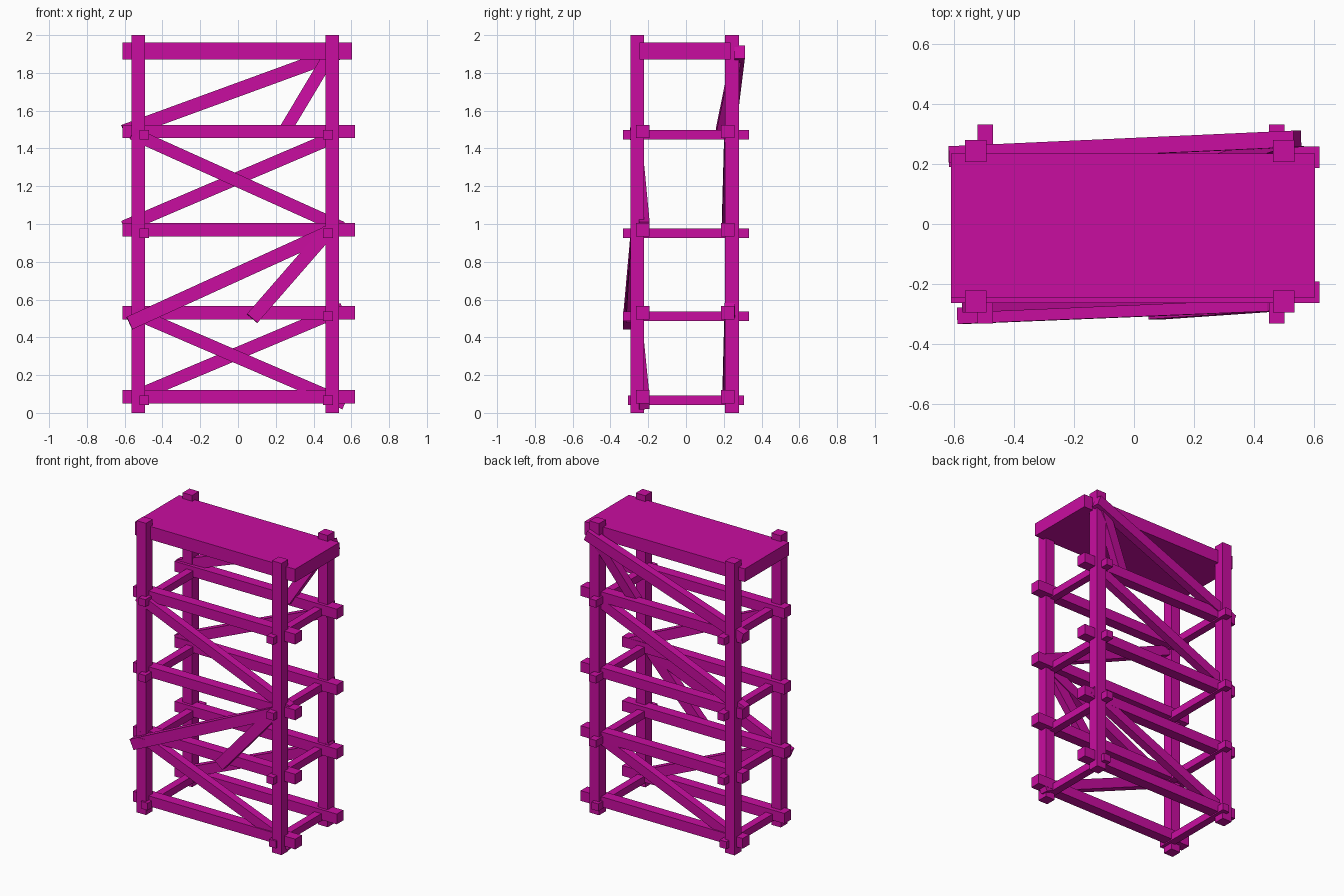
import bpy
from mathutils import Vector, Matrix

cube = bpy.data.objects.get("Cube")
if cube:
    bpy.data.objects.remove(cube, do_unlink=True)

paint = bpy.data.materials.new("magenta_paint")
paint.use_nodes = True
colour = (0.584, 0.004, 0.352, 1)
paint.diffuse_color = colour
paint.node_tree.nodes["Principled BSDF"].inputs["Base Color"].default_value = colour


def box(name, centre, size, rotation=Matrix.Identity(3)):
    bpy.ops.mesh.primitive_cube_add(size=1)
    ob = bpy.context.object
    ob.name = name
    ob.data.materials.append(paint)
    ob.data.transform(Matrix.Translation(centre) @ rotation.to_4x4()
                      @ Matrix.Diagonal((*size, 1)))
    return ob


def brace(name, start, end, width=0.067, depth=0.055):
    """Square-ended plank between two points, its flat side facing y."""
    a, b = Vector(start), Vector(end)
    along = (b - a).normalized()
    up = along.cross(Vector((0, 1, 0))).normalized()
    across = up.cross(along)
    turn = Matrix((along, across, up)).transposed()
    box(name, (a + b) / 2, ((b - a).length, depth, width), turn)


# Corner posts
for side, x in (("right", -0.528), ("left", 0.5)):
    for face, y in (("front", -0.258), ("back", 0.243)):
        box(f"{face}_{side}_post", (x, y, 1), (0.072, 0.073, 2))

# Top platform
box("platform", (-0.003, -0.005, 1.915), (1.215, 0.48, 0.09))

# Long rails and short cross bars on each level
for i, z in enumerate((0.085, 0.53, 0.97, 1.49)):
    for face, y in (("front", -0.228), ("back", 0.222)):
        box(f"{face}_rail_{i + 1}", (0.004, y, z), (1.23, 0.072, 0.07))
    length = 0.615 if i == 0 else 0.665
    for side, x in (("right", -0.496), ("left", 0.476)):
        box(f"{side}_cross_bar_{i + 1}", (x, 0, z - 0.018), (0.052, length, 0.05))

# Front diagonals
brace("front_lower_brace", (-0.55, -0.268, 0.53), (0.565, -0.22, 0.05))
brace("front_middle_brace", (-0.575, -0.306, 0.475), (0.5, -0.262, 0.965), 0.073)
brace("front_short_brace", (0.075, -0.293, 0.5), (0.48, -0.265, 0.965), 0.073, 0.05)
brace("front_upper_brace", (-0.56, -0.268, 1.48), (0.55, -0.22, 0.98))

# Back diagonals
brace("back_lower_brace", (-0.55, 0.22, 0.085), (0.555, 0.232, 0.55))
brace("back_middle_brace", (-0.605, 0.217, 0.985), (0.52, 0.23, 1.465))
brace("back_upper_brace", (-0.605, 0.232, 1.49), (0.545, 0.284, 1.91), 0.073)
brace("back_short_brace", (0.245, 0.186, 1.49), (0.49, 0.27, 1.9), 0.067)
